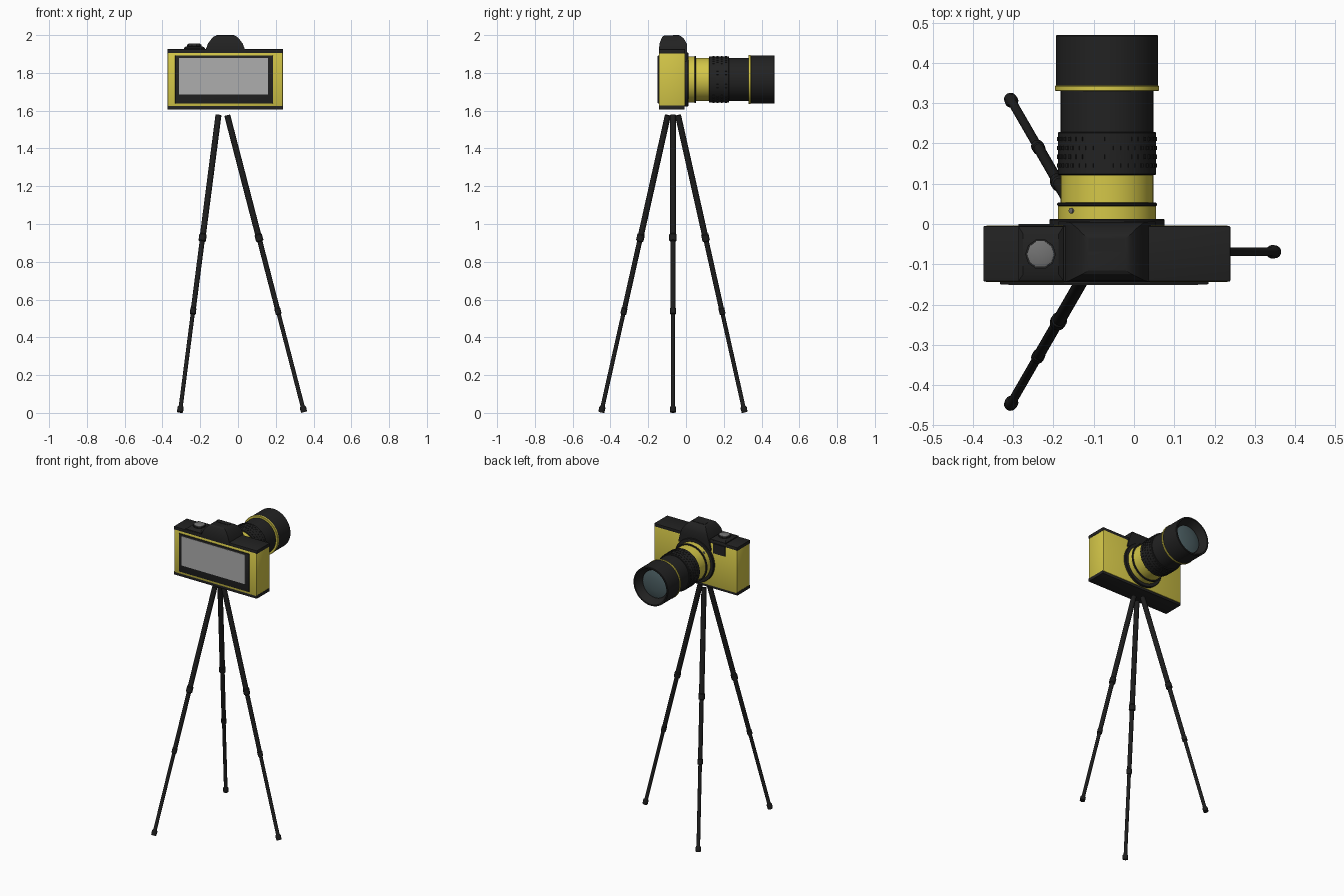
import bpy, bmesh, math
from mathutils import Matrix, Vector

if "Cube" in bpy.data.objects:
    bpy.data.objects.remove(bpy.data.objects["Cube"])


def material(name, rgb):
    m = bpy.data.materials.new(name)
    m.diffuse_color = (*rgb, 1)
    m.use_nodes = True
    m.node_tree.nodes["Principled BSDF"].inputs["Base Color"].default_value = m.diffuse_color
    return m


YELLOW = material("yellow_paint", (0.66, 0.57, 0.065))
BLACK = material("black_plastic", (0.016, 0.016, 0.016))
LEG = material("leg_black", (0.012, 0.012, 0.012))
SCREEN = material("screen_grey", (0.42, 0.42, 0.42))
DIAL = material("dial_grey", (0.17, 0.17, 0.17))
GLASS = material("lens_glass", (0.07, 0.11, 0.12))

CX, LENS_Z = -0.067, 1.765      # lens axis
TRI = Vector((-0.088, -0.069, 0))  # tripod axis


def finish(bm, name, mat, angle=35):
    bmesh.ops.recalc_face_normals(bm, faces=bm.faces)
    for f in bm.faces:
        f.smooth = True
    for e in bm.edges:
        e.smooth = e.calc_face_angle(0) < math.radians(angle)
    me = bpy.data.meshes.new(name)
    bm.to_mesh(me)
    bm.free()
    me.materials.append(mat)
    ob = bpy.data.objects.new(name, me)
    bpy.context.collection.objects.link(ob)
    return ob


def box(name, x, y, z, mat, bevel=0.0):
    bm = bmesh.new()
    size = Matrix.Diagonal((x[1] - x[0], y[1] - y[0], z[1] - z[0], 1))
    mid = Matrix.Translation([(a + b) / 2 for a, b in (x, y, z)])
    bmesh.ops.create_cube(bm, size=1, matrix=mid @ size)
    if bevel:
        bmesh.ops.bevel(bm, geom=bm.edges[:], offset=bevel, segments=2,
                        profile=0.5, affect='EDGES')
    return finish(bm, name, mat)


def lathe(name, profile, mat, matrix, steps=64):
    """Spin (radius, height) points around local z, then place by matrix."""
    bm = bmesh.new()
    vs = [bm.verts.new((r, 0, h)) for r, h in profile]
    es = [bm.edges.new(p) for p in zip(vs, vs[1:])]
    bmesh.ops.spin(bm, geom=vs + es, cent=(0, 0, 0), axis=(0, 0, 1),
                   angle=math.tau, steps=steps, use_duplicate=False)
    bmesh.ops.remove_doubles(bm, verts=bm.verts, dist=1e-5)
    bm.transform(matrix)
    return finish(bm, name, mat)


def loft(name, layers, mat):
    """Stack rectangles given as (z, x0, x1, y0, y1)."""
    bm = bmesh.new()
    rings = [[bm.verts.new(p) for p in ((a, c, z), (b, c, z), (b, d, z), (a, d, z))]
             for z, a, b, c, d in layers]
    for lo, hi in zip(rings, rings[1:]):
        for i in range(4):
            j = (i + 1) % 4
            bm.faces.new((lo[i], lo[j], hi[j], hi[i]))
    bm.faces.new(rings[0])
    bm.faces.new(rings[-1])
    return finish(bm, name, mat, 28)


# Camera body with top and bottom plates
box("body", (-0.372, 0.237), (-0.144, -0.004), (1.62, 1.91), YELLOW, 0.006)
box("top_plate", (-0.374, 0.239), (-0.143, -0.005), (1.903, 1.926), BLACK, 0.003)
box("bottom_plate", (-0.374, 0.239), (-0.143, -0.008), (1.605, 1.627), BLACK, 0.003)

# Rear screen
box("screen_frame", (-0.333, 0.185), (-0.15, -0.14), (1.638, 1.892), BLACK, 0.003)
box("screen", (-0.312, 0.159), (-0.152, -0.145), (1.685, 1.88), SCREEN)

# Viewfinder hump, with its front running down behind the lens
loft("viewfinder_hump", [
    (1.86, CX - 0.12, CX + 0.12, -0.14, 0.006),
    (1.92, CX - 0.105, CX + 0.105, -0.144, 0.006),
    (1.955, CX - 0.092, CX + 0.092, -0.14, 0.004),
    (1.982, CX - 0.072, CX + 0.072, -0.13, -0.012),
    (1.993, CX - 0.06, CX + 0.06, -0.124, -0.025),
    (1.998, CX - 0.046, CX + 0.046, -0.115, -0.035)], BLACK)
box("accessory_shoe", (-0.113, -0.022), (-0.068, -0.036), (1.99, 2.0), BLACK)

# Control deck, front window and mode dial
loft("control_deck", [(1.92, -0.287, -0.175, -0.141, -0.006),
                      (1.932, -0.287, -0.175, -0.141, -0.006),
                      (1.94, -0.275, -0.187, -0.125, -0.025)], BLACK)
box("front_window", (-0.287, -0.2), (-0.01, 0.0), (1.845, 1.91), BLACK)
dial_at = Matrix.Translation((-0.232, -0.075, 1.935))
lathe("dial_base", [(0, 0), (0.038, 0), (0.038, 0.014), (0, 0.014)], BLACK, dial_at, 10)
lathe("mode_dial", [(0, 0.01), (0.034, 0.01), (0.034, 0.018), (0.027, 0.021), (0, 0.021)],
      DIAL, dial_at, 10)

# Lens: (name, radius, start y, end y, colour)
AXIS = Matrix.Translation((CX, 0, LENS_Z)) @ Matrix.Rotation(-math.pi / 2, 4, 'X')
for name, r, a, b, mat in (
        ("lens_mount", 0.143, -0.01, 0.012, BLACK),
        ("mount_collar", 0.122, 0.01, 0.046, YELLOW),
        ("collar_band", 0.124, 0.045, 0.053, BLACK),
        ("rear_barrel", 0.115, 0.05, 0.123, YELLOW),
        ("grip_ring", 0.122, 0.122, 0.228, BLACK),
        ("front_barrel", 0.115, 0.226, 0.332, BLACK),
        ("accent_ring", 0.129, 0.33, 0.344, YELLOW)):
    c = 0.002
    lathe(name, [(0, a), (r - c, a), (r, a + c), (r, b - c), (r - c, b), (0, b)], mat, AXIS)
lathe("lens_hood", [(0, 0.343), (0.127, 0.343), (0.127, 0.467), (0.125, 0.469), (0.117, 0.469),
                    (0.114, 0.46), (0.092, 0.42), (0.088, 0.42), (0.088, 0.41), (0, 0.41)],
      BLACK, AXIS)
lathe("front_glass", [(0.089, 0.421), (0.07, 0.427), (0.04, 0.432), (0, 0.434)], GLASS, AXIS)
lathe("release_button", [(0, 0.115), (0.007, 0.115), (0.007, 0.126), (0, 0.128)], DIAL,
      Matrix.Translation((CX, 0.033, LENS_Z)) @ Matrix.Rotation(-0.8, 4, 'Y'), 16)

# Raised studs on the grip ring
bm = bmesh.new()
for row in range(4):
    for i in range(40):
        spot = (Matrix.Rotation(math.tau * (i + row % 2 / 2) / 40, 4, 'Z')
                @ Matrix.Translation((0.122, 0, 0.145 + row * 0.022)))
        bmesh.ops.create_cube(bm, size=1, matrix=AXIS @ spot @ Matrix.Diagonal((0.005, 0.008, 0.01, 1)))
finish(bm, "grip_studs", BLACK)

# Three telescopic tripod legs, profile runs from foot to top
for i in range(3):
    turn = Matrix.Rotation(math.tau * i / 3, 3, 'Z')
    foot = TRI + turn @ Vector((0.438, 0, 0.004))
    top = TRI + turn @ Vector((0.031, 0, 1.576))
    d = top - foot
    L = d.length
    j1, j2 = 0.34 * L, 0.588 * L    # joint positions
    profile = [(0, 0), (0.016, 0), (0.017, 0.025), (0.011, 0.035),
               (0.011, j1 - 0.018), (0.016, j1 - 0.015), (0.016, j1 + 0.015), (0.0135, j1 + 0.018),
               (0.0135, j2 - 0.022), (0.020, j2 - 0.017), (0.020, j2 + 0.015), (0.016, j2 + 0.02),
               (0.016, L), (0, L)]
    place = Matrix.Translation(foot) @ d.to_track_quat('Z', 'Y').to_matrix().to_4x4()
    lathe(f"tripod_leg_{i + 1}", profile, LEG, place, 16)
